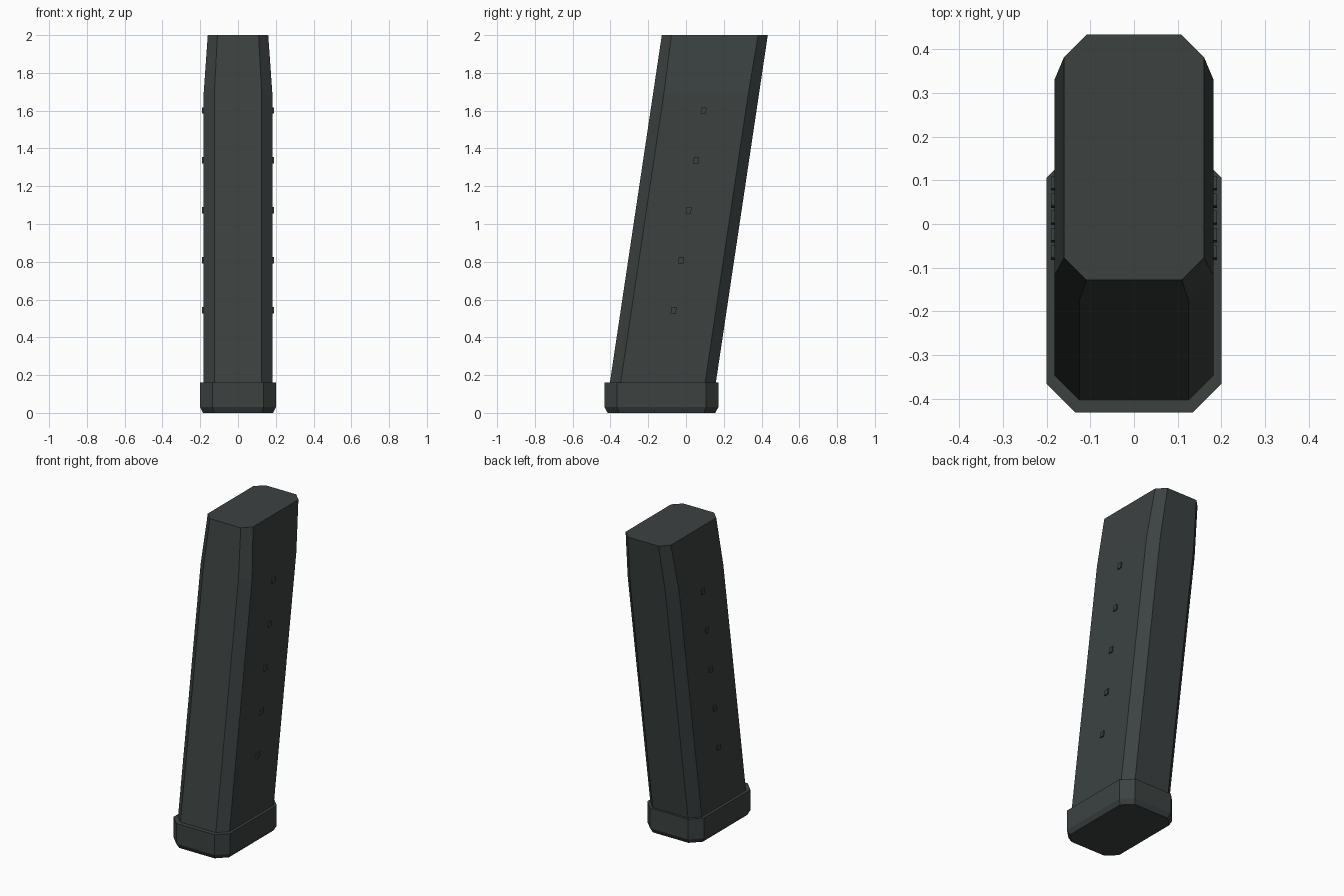
import bpy, bmesh

if "Cube" in bpy.data.objects:
    bpy.data.objects.remove(bpy.data.objects["Cube"])

polymer = bpy.data.materials.new("dark_grey_polymer")
polymer.diffuse_color = (0.045, 0.054, 0.053, 1)
polymer.use_nodes = True
polymer.node_tree.nodes["Principled BSDF"].inputs["Base Color"].default_value = polymer.diffuse_color

BOTTOM, TOP = 0.16, 2.0
DEPTH = 0.561


def lean(z):
    """y of the slanted body's centre line at height z"""
    return -0.1225 + 0.275 * (z - BOTTOM) / (TOP - BOTTOM)


def octagon(hx, hy, c, yc, z):
    """Rectangle section with chamfered corners"""
    pts = [(hx - c, -hy), (hx, c - hy), (hx, hy - c), (hx - c, hy),
           (c - hx, hy), (-hx, hy - c), (-hx, c - hy), (c - hx, -hy)]
    return [(x, y + yc, z) for x, y in pts]


def loft(name, sections):
    bm = bmesh.new()
    rings = [[bm.verts.new(p) for p in s] for s in sections]
    n = len(rings[0])
    for a, b in zip(rings, rings[1:]):
        for i in range(n):
            j = (i + 1) % n
            bm.faces.new((a[i], a[j], b[j], b[i]))
    bm.faces.new(rings[0][::-1])
    bm.faces.new(rings[-1])
    bmesh.ops.recalc_face_normals(bm, faces=bm.faces)
    mesh = bpy.data.meshes.new(name)
    bm.to_mesh(mesh)
    bm.free()
    mesh.materials.append(polymer)
    obj = bpy.data.objects.new(name, mesh)
    bpy.context.collection.objects.link(obj)
    return obj


# slanted body, narrowing near the top
loft("body", [octagon(hx, DEPTH / 2, c, lean(z), z)
              for hx, c, z in ((0.182, 0.057, 0.15), (0.182, 0.057, 1.69), (0.16, 0.051, TOP))])

# base plate with bevelled underside
loft("base_plate", [octagon(0.185, 0.285, 0.06, -0.13, 0.0),
                    octagon(0.2, 0.301, 0.065, -0.13, 0.03),
                    octagon(0.2, 0.301, 0.065, -0.13, BOTTOM)])

# small raised markers up both sides
for k in range(5):
    z = 0.543 + 0.2645 * k
    for side, s in (("right", 1), ("left", -1)):
        sections = []
        for zz in (z - 0.017, z + 0.017):
            y = lean(zz)
            sections.append([(s * x, y + dy, zz) for x, dy in
                             ((0.176, -0.014), (0.19, -0.014), (0.19, 0.014), (0.176, 0.014))])
        loft(f"{side}_marker_{k + 1}", sections)
